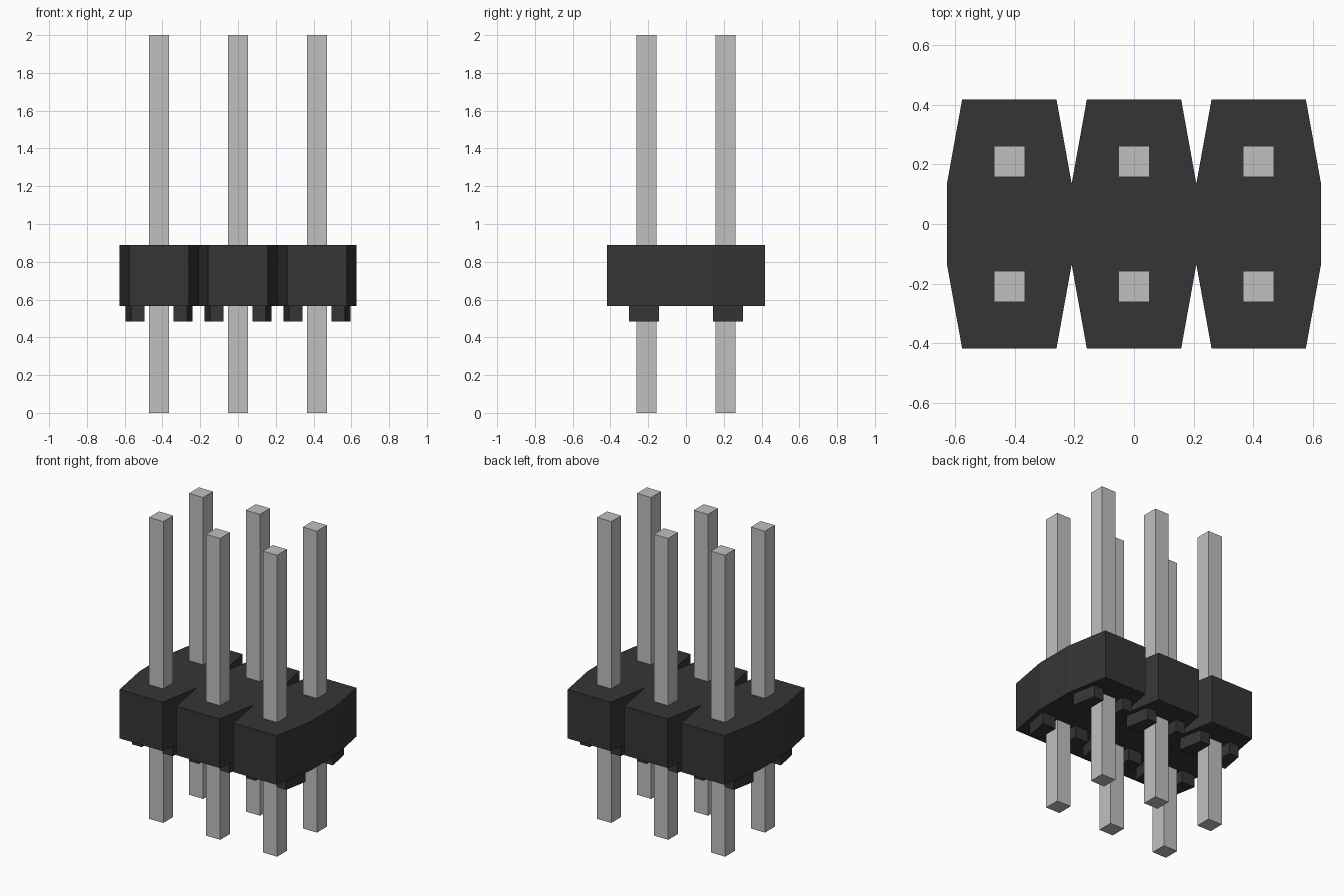
import bpy
import bmesh

if "Cube" in bpy.data.objects:
    bpy.data.objects.remove(bpy.data.objects["Cube"], do_unlink=True)

PITCH = 0.418
CELLS = (-PITCH, 0.0, PITCH)
ROWS = (-PITCH / 2, PITCH / 2)


def make_material(name, rgb, metallic=0.0):
    mat = bpy.data.materials.new(name)
    mat.use_nodes = True
    mat.diffuse_color = (*rgb, 1)
    shader = mat.node_tree.nodes["Principled BSDF"]
    shader.inputs["Base Color"].default_value = (*rgb, 1)
    shader.inputs["Roughness"].default_value = 0.6
    return mat


black = make_material("black plastic", (0.036, 0.036, 0.036))
silver = make_material("silver metal", (0.53, 0.53, 0.53))


def prism(name, outline, z0, z1, mat):
    """Extrude a flat outline of (x, y) points from z0 up to z1."""
    bm = bmesh.new()
    base = bm.faces.new([bm.verts.new((x, y, z0)) for x, y in outline])
    top = bmesh.ops.extrude_face_region(bm, geom=[base], use_keep_orig=True)
    verts = [v for v in top["geom"] if isinstance(v, bmesh.types.BMVert)]
    bmesh.ops.translate(bm, verts=verts, vec=(0, 0, z1 - z0))
    bmesh.ops.recalc_face_normals(bm, faces=bm.faces)
    mesh = bpy.data.meshes.new(name)
    bm.to_mesh(mesh)
    bm.free()
    mesh.materials.append(mat)
    obj = bpy.data.objects.new(name, mesh)
    bpy.context.collection.objects.link(obj)
    return obj


# Housing: three joined cells with tapered ends and V notches between them
HALF_DEPTH, WAIST, END_HALF = 0.418, 0.135, 0.158
front = [(-1.5 * PITCH, -WAIST)]
for cx in CELLS:
    front += [(cx - END_HALF, -HALF_DEPTH), (cx + END_HALF, -HALF_DEPTH),
              (cx + PITCH / 2, -WAIST)]
back = [(-x, -y) for x, y in front]
prism("housing", front + back, 0.565, 0.89, black)

# Standoff feet: four per cell, outer side parallel to the housing taper
foot = [(0.077, 0.143), (0.178, 0.143), (0.148, 0.303), (0.077, 0.303)]
for cx in CELLS:
    for sx in (-1, 1):
        for sy in (-1, 1):
            prism("standoff_foot", [(cx + sx * x, sy * y) for x, y in foot],
                  0.485, 0.565, black)

# Square pins running right through the housing
H = 0.052
for cx in CELLS:
    for cy in ROWS:
        square = [(cx - H, cy - H), (cx + H, cy - H), (cx + H, cy + H), (cx - H, cy + H)]
        prism("pin", square, 0.0, 2.0, silver)
